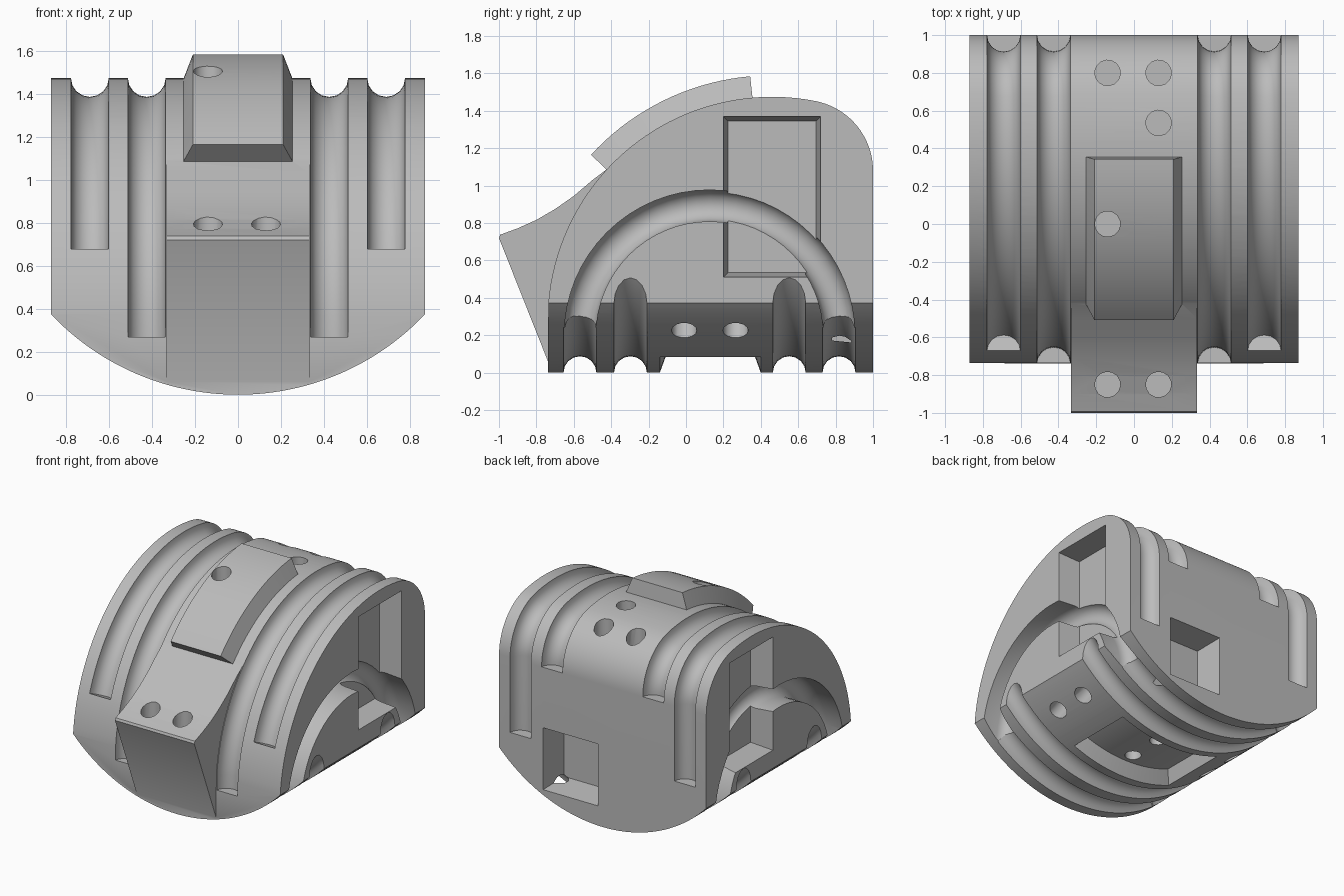
import bpy, bmesh
from math import sin, cos, pi, radians
from mathutils import Vector

cube = bpy.data.objects.get("Cube")
if cube:
    bpy.data.objects.remove(cube, do_unlink=True)

grey = bpy.data.materials.new("plain_grey")
grey.use_nodes = True
grey.diffuse_color = (0.5, 0.5, 0.5, 1)
grey.node_tree.nodes["Principled BSDF"].inputs["Base Color"].default_value = (0.5, 0.5, 0.5, 1)

HALF_W = 0.87          # half width of the body
R = 1.2                # shared radius of the top and bottom curves
X, Y = Vector((1, 0, 0)), Vector((0, 1, 0))


def loft(name, rings):
    """Closed solid through a list of matching rings."""
    bm = bmesh.new()
    loops = [[bm.verts.new(p) for p in ring] for ring in rings]
    n = len(loops[0])
    for a, b in zip(loops, loops[1:]):
        for i in range(n):
            bm.faces.new((a[i], a[(i + 1) % n], b[(i + 1) % n], b[i]))
    bm.faces.new(loops[0])
    bm.faces.new(loops[-1][::-1])
    bmesh.ops.recalc_face_normals(bm, faces=bm.faces)
    mesh = bpy.data.meshes.new(name)
    bm.to_mesh(mesh)
    bm.free()
    mesh.materials.append(grey)
    ob = bpy.data.objects.new(name, mesh)
    bpy.context.collection.objects.link(ob)
    return ob


def arc(cu, cv, r, start, end, n):
    angles = [radians(start + (end - start) * i / n) for i in range(n + 1)]
    return [(cu + r * cos(a), cv + r * sin(a)) for a in angles]


def side_points(pts, x=0):
    return [Vector((x, u, v)) for u, v in pts]


def front_points(pts, y=0):
    return [Vector((u, y, v)) for u, v in pts]


def sweep(name, path, section, axis):
    """Carry a section along a flat path; axis is normal to the path's plane."""
    rings = []
    for i, p in enumerate(path):
        t = (path[min(i + 1, len(path) - 1)] - path[max(i - 1, 0)]).normalized()
        out = axis.cross(t)
        rings.append([p + axis * u + out * v for u, v in section])
    return loft(name, rings)


def combine(ob, other, operation):
    mod = ob.modifiers.new("join", "BOOLEAN")
    mod.operation, mod.solver, mod.object = operation, "EXACT", other
    other.hide_render = True
    bpy.context.view_layer.objects.active = ob
    bpy.ops.object.modifier_apply(modifier=mod.name)
    bpy.data.objects.remove(other, do_unlink=True)


def drill(ob, point, direction, depth=0.15, r=0.068):
    point, d = Vector(point), Vector(direction).normalized()
    u = d.orthogonal().normalized()
    v = d.cross(u)
    rings = [[point + d * h + (u * cos(a) + v * sin(a)) * r
              for a in (2 * pi * k / 14 for k in range(14))] for h in (-0.12, depth)]
    combine(ob, loft("hole_cutter", rings), "DIFFERENCE")


def rectangle(a0, a1, b0, b1, inset):
    return [(a0 + inset, b0 + inset), (a1 - inset, b0 + inset),
            (a1 - inset, b1 - inset), (a0 + inset, b1 - inset)]


# Body: domed side profile
dome = arc(0.46, 0.275, R, 175.2, 78.7, 40)
shoulder = arc(0.62, 1.079, 0.38, 78.7, 0, 20)[1:]
profile = [(-0.74, -0.1)] + dome + shoulder + [(1, -0.1)]
body = loft("shell_body", [side_points(profile, x) for x in (-HALF_W, HALF_W)])

# Front spout with a concave top
spout = [(-1, 0.72), (-0.993, 0.738), (-0.9, 0.772), (-0.8, 0.817), (-0.7, 0.875),
         (-0.6, 0.945), (-0.5, 1.03), (-0.4, 1.105), (-0.3, 1), (-0.3, 0), (-0.714, 0)]
combine(body, loft("spout", [side_points(spout, x) for x in (-0.333, 0.333)]), "UNION")

# Rounded underside
under = arc(0, R, R, -136.6, -43.4, 48) + [(HALF_W, 2), (-HALF_W, 2)]
under = [(max(-1, min(1, u)), v) for u, v in under]
combine(body, loft("underside_trim", [front_points(under, y) for y in (-1.2, 1.2)]), "INTERSECT")

# Raised pad on top and matching recess underneath
pad_path = side_points(arc(0.46, 0.275, R, 137.5, 95, 18))
pad = [(-0.262, -0.02), (0.262, -0.02), (0.21, 0.115), (-0.21, 0.115)]
combine(body, sweep("top_pad", pad_path, pad, X), "UNION")

recess_path = front_points(arc(0, R, R, -111.5, -68.5, 18), 0.13)
recess = [(-0.277, 0.02), (0.277, 0.02), (0.23, -0.11), (-0.23, -0.11)]
combine(body, sweep("recess_cutter", recess_path, recess, Y), "DIFFERENCE")

# Half-round grooves over the top
tube = arc(0, 0, 0.088, 0, 337.5, 15)
outer = arc(0.46, 0.275, R, 160.3, 78.7, 32) + shoulder + [(1, 0.51)]
inner = [(-0.74, 0.27)] + dome + shoulder
for s in (-1, 1):
    for x, path in ((0.69, outer), (0.425, inner)):
        combine(body, sweep("top_groove", side_points(path, s * x), tube, X), "DIFFERENCE")

# Half-round grooves across the underside
for y, reach in ((-0.567, 37), (-0.297, 60), (0.552, 60), (0.818, 37)):
    path = front_points(arc(0, R, R, -90 - reach, -90 + reach, 40), y)
    combine(body, sweep("under_groove", path, tube, Y), "DIFFERENCE")

# Rectangular pockets and arched channels on both sides
channel = [(0.3, -0.084), (0.3, 0.084)] + arc(0, 0, 0.084, 90, 270, 10)
arch = [(-0.567, -0.2)] + arc(0.126, 0.2, 0.693, 180, 0, 32) + [(0.819, -0.2)]
for s in (-1, 1):
    pocket = [side_points(rectangle(0.2, 0.72, 0.51, 1.37, i), s * x)
              for x, i in ((HALF_W + 0.03, -0.004), (HALF_W - 0.17, 0.025))]
    combine(body, loft("side_pocket", pocket), "DIFFERENCE")
    combine(body, sweep("side_arch", side_points(arch, s * 0.74), channel, X * s), "DIFFERENCE")

# Square pocket in the back
window = [front_points(rectangle(0.04, 0.5, 0.15, 0.62, i), y)
          for y, i in ((1.03, -0.003), (0.78, 0.022))]
combine(body, loft("back_pocket", window), "DIFFERENCE")

# Round sockets on top, on the spout and underneath
for x, y, z in ((-0.14, 0.8, 1.4), (0.13, 0.8, 1.4), (0.13, 0.535, 1.47),
                (-0.14, 0, 1.5), (-0.14, -0.85, 0.79), (0.13, -0.85, 0.79)):
    drill(body, (x, y, z), (0, 0, -1))
for y in (-0.01, 0.265):
    for s in (-1, 1):
        drill(body, (s * 0.7, y, 0.225), (-s * 0.7, 0, 0.975))
    drill(body, (0, y, 0.11), (0, 0, 1), r=0.06)

bpy.ops.object.select_all(action="DESELECT")
body.select_set(True)
bpy.context.view_layer.objects.active = body
bpy.ops.object.shade_smooth_by_angle(angle=radians(30))
